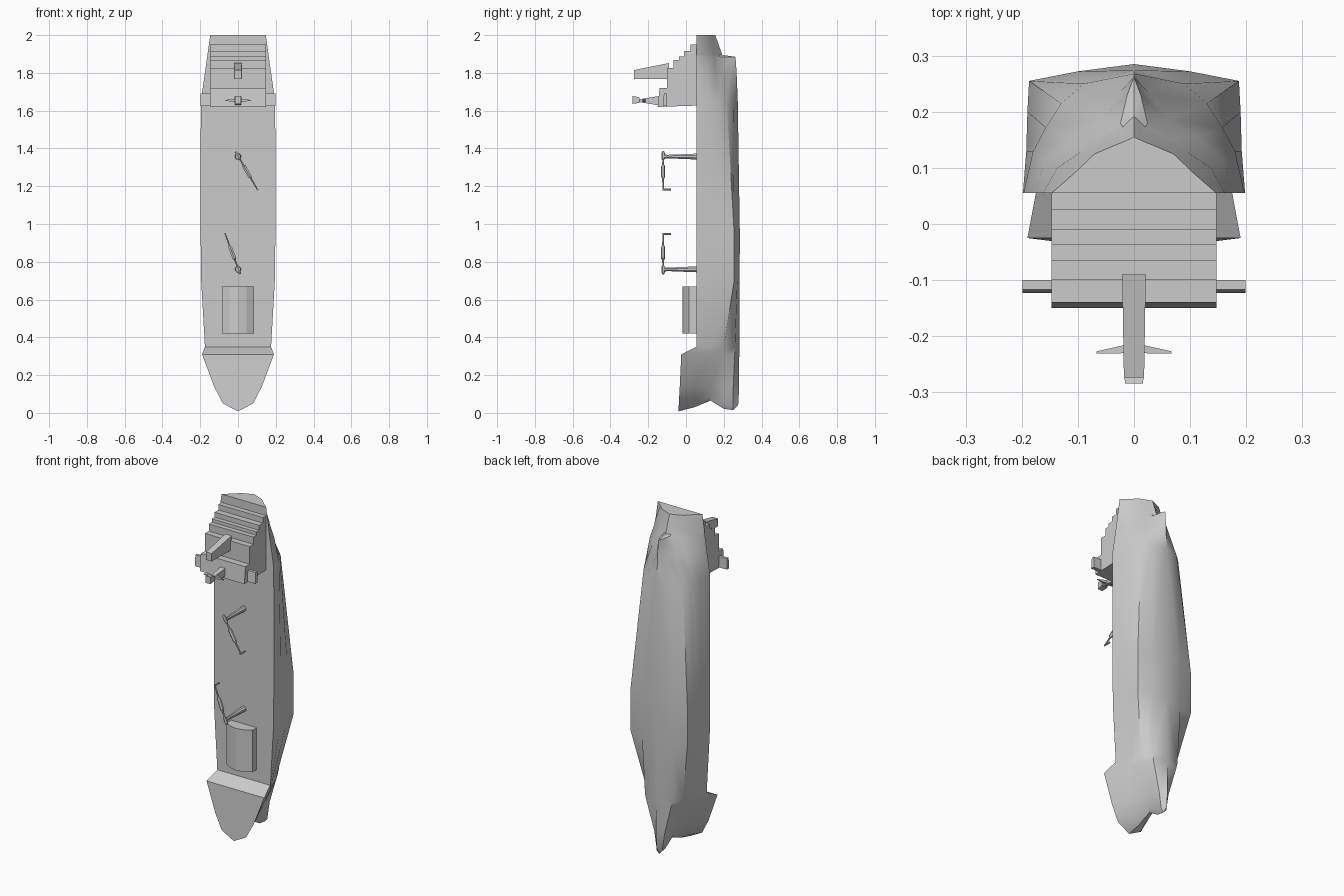
import bpy, bmesh
from mathutils import Vector

if "Cube" in bpy.data.objects:
    bpy.data.objects.remove(bpy.data.objects["Cube"])


def finish(name, bm, smooth=None):
    bmesh.ops.remove_doubles(bm, verts=bm.verts, dist=1e-5)
    bmesh.ops.recalc_face_normals(bm, faces=bm.faces)
    me = bpy.data.meshes.new(name)
    bm.to_mesh(me)
    bm.free()
    ob = bpy.data.objects.new(name, me)
    bpy.context.collection.objects.link(ob)
    if smooth:
        bpy.ops.object.select_all(action='DESELECT')
        ob.select_set(True)
        bpy.context.view_layer.objects.active = ob
        bpy.ops.object.shade_smooth_by_angle(angle=smooth)
    return ob


def loft(name, rings, smooth=None):
    """Closed rings of equal length, joined and capped."""
    bm = bmesh.new()
    vs = [[bm.verts.new(p) for p in r] for r in rings]
    n = len(rings[0])
    for a, b in zip(vs, vs[1:]):
        for i in range(n):
            j = (i + 1) % n
            bm.faces.new((a[i], a[j], b[j], b[i]))
    bm.faces.new(vs[0])
    bm.faces.new(vs[-1])
    return finish(name, bm, smooth)


def rect(y, hx, z0, z1, x=0):
    return [(x - hx, y, z0), (x + hx, y, z0), (x + hx, y, z1), (x - hx, y, z1)]


# hull: half sections from deck edge to keel, as z + (x, y) pairs
bow = [
    [(.08, -.038, .05), (.037, .045, .055), (.012, .13, .085), (.018, .2, .05), (.018, .25, .035), (0, .278, .06)],
    [(.127, -.033, .14), (.09, .055, .14), (.052, .13, .14), (.036, .19, .14), (.034, .25, .14), (0, .281, .14)],
]
stations = [
    (.31, (.19, -.025), (.168, .055), (.135, .13), (.11, .2), (.08, .258), (0, .282)),
    (.35, (.175, .055), (.16, .09), (.138, .14), (.118, .2), (.088, .26), (0, .282)),
    (.70, (.195, .055), (.191, .13), (.19, .2), (.187, .255), (.1, .272), (0, .284)),
    (.95, (.198, .055), (.192, .13), (.19, .2), (.187, .255), (.1, .272), (0, .285)),
    (1.65, (.197, .055), (.18, .13), (.157, .172), (.13, .215), (.09, .25), (0, .274)),
    (1.8, (.175, .055), (.16, .113), (.11, .155), (.06, .187), (.025, .235), (0, .268)),
    (1.885, (.163, .055), (.138, .1), (.067, .15), (.024, .18), (.012, .23), (0, .262)),
    (1.895, (.162, .055), (.137, .1), (.066, .148), (.02, .173), (.008, .185), (0, .192)),
    (2.0, (.147, .055), (.107, .09), (.07, .125), (.035, .14), (.017, .147), (0, .155)),
]
stem = [(-.04, .008), (.045, .03), (.13, .065), (.2, .022), (.25, .014), (.275, .04)]
half = [[(0, y, z) for y, z in stem]] + bow
half += [[(x, y, s[0]) for x, y in s[1:]] for s in stations]
bm = bmesh.new()
for sgn in (1, -1):
    g = [[bm.verts.new((sgn * x, y, z)) for x, y, z in r] for r in half]
    for a, b in zip(g, g[1:]):
        for i in range(5):
            bm.faces.new((a[i], a[i + 1], b[i + 1], b[i]))
# deck strips and transom
for a, b in zip(half, half[1:]):
    quad = [a[0], b[0], (-b[0][0],) + b[0][1:], (-a[0][0],) + a[0][1:]]
    if a[0][0] == 0:
        quad.pop()
    bm.faces.new([bm.verts.new(p) for p in quad])
end = half[-1] + [(-x, y, z) for x, y, z in half[-1][-2::-1]]
bm.faces.new([bm.verts.new(p) for p in end])
finish("hull", bm, 0.6)

# stepped deckhouse
steps = [(.06, 1.627), (-.15, 1.62), (-.14, 1.72), (-.1, 1.72), (-.1, 1.825), (-.065, 1.825),
         (-.065, 1.868), (-.037, 1.868), (-.037, 1.888), (-.011, 1.888), (-.011, 1.917),
         (.025, 1.917), (.025, 1.95), (.06, 1.95)]
loft("deckhouse", [[(x, y, z) for y, z in steps] for x in (-.147, .147)])

# bridge wings
for side, s in (("left", -1), ("right", 1)):
    loft("bridge_wing_" + side,
         [[(s * x, -.1, 1.625), (s * x, -.123, 1.625), (s * x, -.117, 1.69), (s * x, -.1, 1.69)]
          for x in (.14, .199)])

# funnel
loft("funnel", [rect(-.09, .021, 1.768, 1.852), rect(-.274, .018, 1.768, 1.815)])

# mast, head and cross arms
loft("mast", [rect(-.13, .018, 1.63, 1.68), rect(-.155, .016, 1.63, 1.675), rect(-.25, .009, 1.646, 1.66)])
loft("mast_head", [rect(-.245, .019, 1.642, 1.67), rect(-.284, .016, 1.636, 1.678)])
for side, s in (("left", -1), ("right", 1)):
    loft("mast_arm_" + side,
         [[(0, -.212, 1.645), (0, -.23, 1.645), (0, -.23, 1.664), (0, -.212, 1.664)],
          [(s * .067, -.227, 1.652), (s * .067, -.231, 1.652), (s * .067, -.231, 1.657), (s * .067, -.227, 1.657)]])

# arched hatch cover
arch = [(-.085, .06), (-.085, .015), (-.045, -.008), (0, -.018), (.045, -.008), (.085, .015), (.085, .06)]
loft("hatch_cover", [[(x, y, z) for x, y in arch] for z in (.42, .67)])


def ring(center, axis, r, n=8):
    axis = Vector(axis).normalized()
    u = axis.cross(Vector((0, 1, 0) if abs(axis.y) < .9 else (0, 0, 1))).normalized()
    from math import cos, sin, tau
    v = axis.cross(u)
    return [Vector(center) + r * (cos((i + .5) * tau / n) * u + sin((i + .5) * tau / n) * v) for i in range(n)]


# deck cranes: tapered post, boom with thick middle, hook at the tip
def crane(name, z, tail, tip):
    loft(name + "_post", [ring((0, y, z), (0, 1, 0), r) for y, r in ((.06, .017), (-.1, .010), (-.118, .014))], .6)
    a, b = Vector((tail[0], -.121, tail[1])), Vector((tip[0], -.121, tip[1]))
    prof = [(0, .006), (.05, .009), (.2, .008), (.22, .004), (.36, .006), (.38, .011),
            (.65, .011), (.72, .005), (1, .004)]
    loft(name + "_boom", [ring(a.lerp(b, t), b - a, r, 6) for t, r in prof])
    loft(name + "_hook", [ring((b.x, y, b.z), (0, 1, 0), .005, 6) for y in (-.125, -.08)])


crane("aft_crane", 1.357, (-.013, 1.383), (.103, 1.182))
crane("fore_crane", .76, (.012, .735), (-.068, .948))
